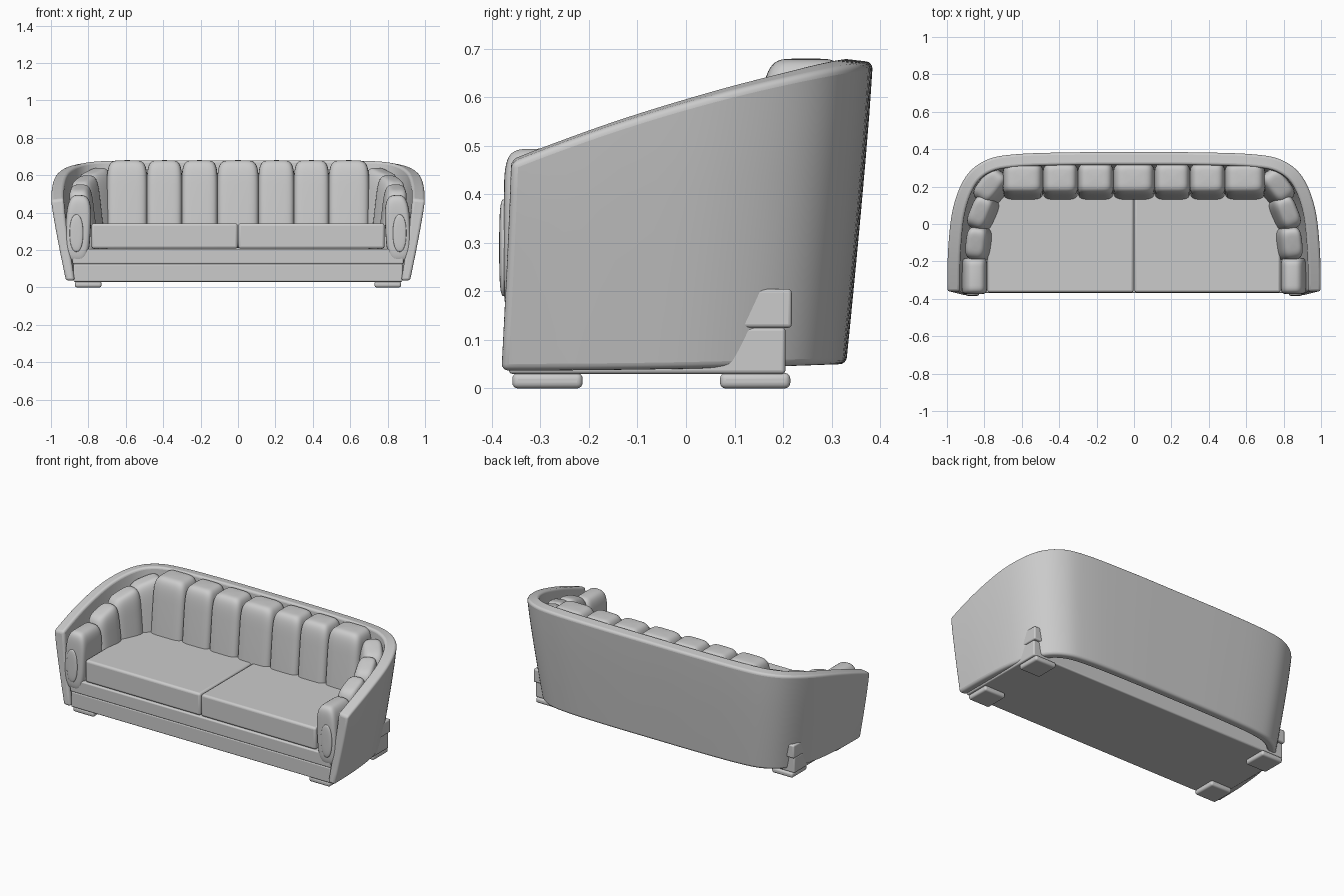
import bpy, bmesh, math
from mathutils import Matrix, Vector

if "Cube" in bpy.data.objects:
    bpy.data.objects.remove(bpy.data.objects["Cube"])


def finish(bm, name, bevel=0.0, angle=40):
    bmesh.ops.recalc_face_normals(bm, faces=bm.faces)
    me = bpy.data.meshes.new(name)
    bm.to_mesh(me)
    bm.free()
    ob = bpy.data.objects.new(name, me)
    bpy.context.collection.objects.link(ob)
    if bevel:
        m = ob.modifiers.new("soft_edges", 'BEVEL')
        m.width, m.segments = bevel, 4
        m.limit_method, m.angle_limit = 'ANGLE', math.radians(angle)
    bpy.ops.object.select_all(action='DESELECT')
    ob.select_set(True)
    bpy.context.view_layer.objects.active = ob
    bpy.ops.object.shade_smooth_by_angle(angle=math.radians(40))
    return ob


def box(name, lo, hi, bevel):
    bm = bmesh.new()
    bmesh.ops.create_cube(bm, size=1)
    for v in bm.verts:
        v.co = Vector([l + (c + 0.5) * (h - l) for c, l, h in zip(v.co, lo, hi)])
    return finish(bm, name, bevel)


def power(c, e):
    return math.copysign(abs(c) ** e, c)


def pillow(name, centre, size, eh, ev, yaw=0, lean=0, slope=0, pole_y=False, tilt=0, side=1):
    """Rounded-box cushion (superellipsoid), sheared, turned and placed; side=-1 mirrors it."""
    bm = bmesh.new()
    nu, nv = 48, 28
    rings = []
    for j in range(1, nv):
        p = -math.pi / 2 + math.pi * j / nv
        r, z = power(math.cos(p), ev), power(math.sin(p), ev)
        rings.append([bm.verts.new((r * power(math.cos(2 * math.pi * i / nu), eh),
                                    r * power(math.sin(2 * math.pi * i / nu), eh), z))
                      for i in range(nu)])
    for a, b in zip(rings, rings[1:]):
        for i in range(nu):
            k = (i + 1) % nu
            bm.faces.new((a[i], a[k], b[k], b[i]))
    for ring, z in ((rings[0], -1), (rings[-1], 1)):
        tip = bm.verts.new((0, 0, z))
        for i in range(nu):
            bm.faces.new((ring[i], ring[(i + 1) % nu], tip))
    rot = Matrix.Rotation(math.radians(yaw), 3, 'Z') @ Matrix.Rotation(math.radians(tilt), 3, 'Y')
    for v in bm.verts:
        c = v.co
        if pole_y:
            c = Vector((c.x, c.z, c.y))
        c = Vector([a * s / 2 for a, s in zip(c, size)])
        c.y += lean * c.z
        c.z += slope * c.x
        c = rot @ c + Vector(centre)
        v.co = (c.x * side, c.y, c.z)
    return finish(bm, name)


# outer shell: U-shaped wall, flared outwards and rising to the back
def catmull(pts, n):
    out = []
    for i in range(1, len(pts) - 2):
        p0, p1, p2, p3 = [Vector(p) for p in pts[i - 1:i + 3]]
        for k in range(n):
            t = k / n
            out.append(0.5 * (2 * p1 + (p2 - p0) * t + (2 * p0 - 5 * p1 + 4 * p2 - p3) * t * t
                              + (3 * p1 - p0 - 3 * p2 + p3) * t ** 3))
    return out


half = [(1.0, -0.6), (1.0, -0.36), (0.995, -0.13), (0.968, 0.09), (0.9, 0.255), (0.79, 0.343),
        (0.63, 0.374), (0.33, 0.384), (0, 0.385), (-0.33, 0.384)]
path = catmull(half, 6)
path = path + [Vector((0, 0.385))] + [Vector((-p.x, p.y)) for p in reversed(path)]


def wall_point(p, n, inset, t):
    s = p.y + 0.36
    top = 0.465 + 0.40 * s - 0.163 * s * s + (0.008 if inset else 0)
    bottom = 0.037 + 0.013 * max(0, s / 0.745) ** 2
    flare = (1 - t) ** 1.15
    q = p + n * inset * (0.75 + 0.25 * t)
    return (q.x * (1 - 0.08 * flare), q.y - flare * (0.02 + 0.035 * s / 0.745),
            bottom + t * (top - bottom))


bm = bmesh.new()
section = [(0, t / 6) for t in range(7)] + [(0.068, t / 6) for t in range(6, -1, -1)]
loops = []
for i, p in enumerate(path):
    d = (path[min(i + 1, len(path) - 1)] - path[max(i - 1, 0)]).normalized()
    n = Vector((-d.y, d.x))
    loops.append([bm.verts.new(wall_point(p, n, u, t)) for u, t in section])
for a, b in zip(loops, loops[1:]):
    for i in range(len(section)):
        k = (i + 1) % len(section)
        bm.faces.new((a[i], a[k], b[k], b[i]))
for loop in (loops[0], loops[-1]):
    for i in range(6):
        bm.faces.new((loop[i], loop[i + 1], loop[12 - i], loop[13 - i]))
finish(bm, "outer_shell", 0.014, 45)

# two-tier base
box("base_lower", (-0.88, -0.365, 0.03), (0.88, 0.205, 0.126), 0.008)
box("base_upper", (-0.885, -0.368, 0.125), (0.885, 0.218, 0.205), 0.008)

for s, label in ((-1, "left"), (1, "right")):
    # seat cushions and feet
    xs = sorted((s * 0.002, s * 0.783))
    box(label + "_seat_cushion", (xs[0], -0.366, 0.207), (xs[1], 0.22, 0.343), 0.014)
    xs = sorted((s * 0.73, s * 0.872))
    box(label + "_front_foot", (xs[0], -0.358, 0), (xs[1], -0.213, 0.032), 0.012)
    box(label + "_back_foot", (xs[0], 0.07, 0), (xs[1], 0.215, 0.032), 0.012)

    # channelled arm and corner cushions: x, y, top, width, depth, yaw
    for part, x, y, top, w, d, yaw in (("corner", 0.775, 0.19, 0.625, 0.20, 0.13, -52),
                                       ("arm_rear", 0.825, 0.055, 0.585, 0.19, 0.12, -68),
                                       ("arm_middle", 0.848, -0.105, 0.537, 0.18, 0.12, -84)):
        h = top - 0.2
        pillow(f"{label}_{part}_cushion", (x - 0.02, y, 0.2 + h / 2), (w, d, h), 0.6, 0.42,
               yaw, lean=0.12, slope=-0.3, side=s)
    # rounded arm front with oval button panel
    pillow(label + "_arm_front", (0.855, -0.278, 0.312), (0.135, 0.195, 0.365), 0.62, 0.3,
           pole_y=True, tilt=-3, side=s)
    pillow(label + "_arm_oval", (0.864, -0.374, 0.29), (0.072, 0.022, 0.2), 0.9, 0.6,
           pole_y=True, side=s)

# channelled back cushions
for i, (x, w) in enumerate(((-0.593, 0.218), (-0.393, 0.19), (-0.205, 0.194), (0, 0.224),
                            (0.205, 0.194), (0.393, 0.19), (0.593, 0.218))):
    pillow(f"back_cushion_{i + 1}", (x, 0.226, 0.445), (w, 0.172, 0.47), 0.4, 0.36, lean=0.09)
